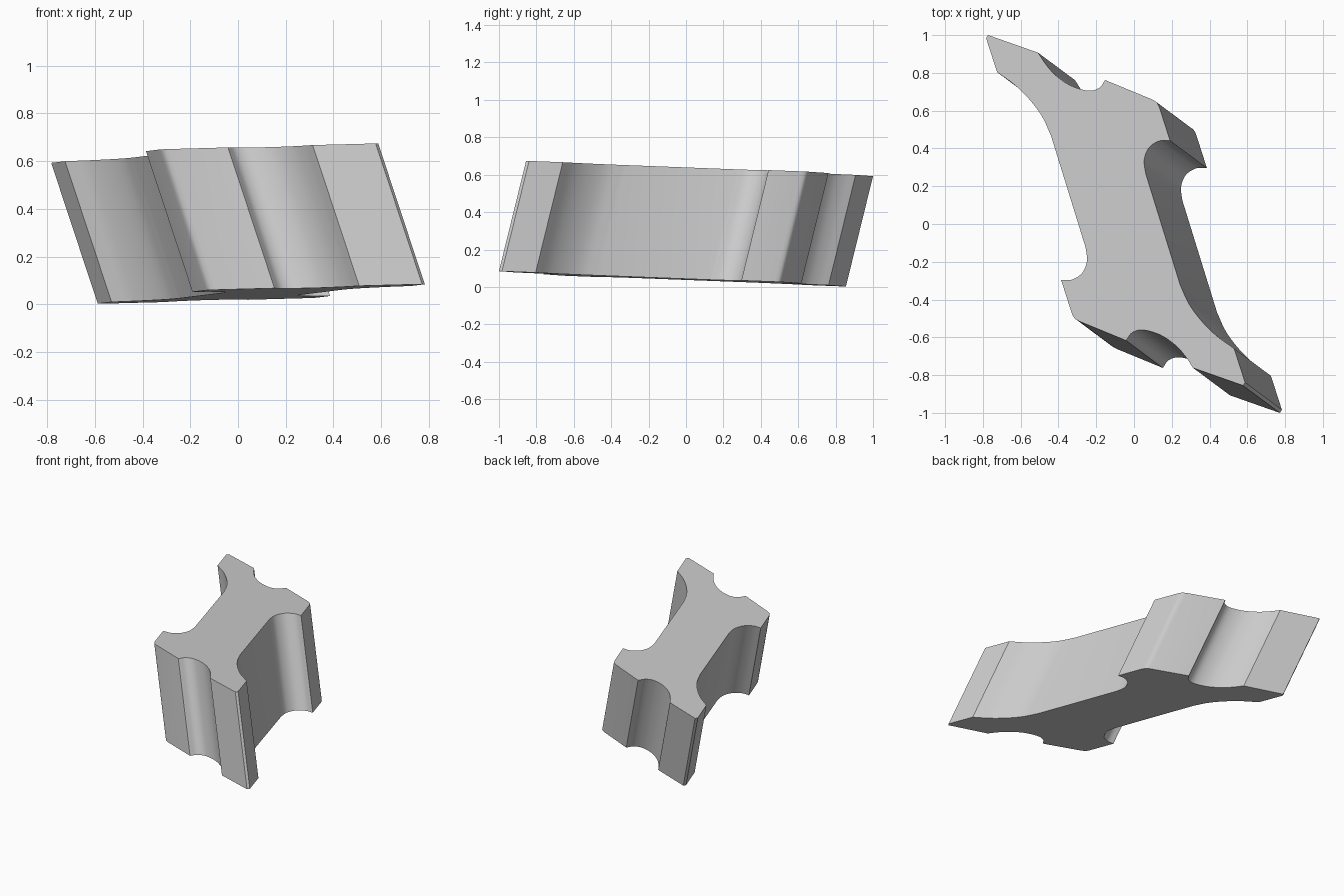
import bpy
import bmesh
from mathutils import Vector

cube = bpy.data.objects.get("Cube")
if cube:
    bpy.data.objects.remove(cube, do_unlink=True)

CENTRE = Vector((-0.0975, 0.0725))        # middle of the upper face
DROP = Vector((0.195, -0.145, -0.59))     # slanted extrusion


def spline(points, steps=5):
    """Smooth curve through the points, ends included."""
    p = [Vector(q) for q in points]
    p = [2 * p[0] - p[1]] + p + [2 * p[-1] - p[-2]]
    out = []
    for a, b, c, d in zip(p, p[1:], p[2:], p[3:]):
        for i in range(steps):
            t = i / steps
            out.append(0.5 * (2 * b + (c - a) * t + (2 * a - 5 * b + 4 * c - d) * t * t
                              + (3 * b - a - 3 * c + d) * t ** 3))
    return out + [p[-2]]


# Half of the outline: blunt tip, end notch, rounded corner, long side hollow
end_notch = spline([(0.313, -0.762), (0.27, -0.698), (0.217, -0.64), (0.138, -0.587),
                    (0.048, -0.561), (-0.01, -0.575), (-0.042, -0.617)])
corner = spline([(-0.29, -0.515), (-0.316, -0.498), (-0.33, -0.471)], 3)
hook = spline([(-0.386, -0.296), (-0.33, -0.295), (-0.275, -0.26),
               (-0.249, -0.196), (-0.256, -0.125)])
cove = spline([(-0.439, 0.466), (-0.485, 0.566), (-0.55, 0.655),
               (-0.63, 0.735), (-0.725, 0.804)])
tip = [Vector((0.588, -0.839)), Vector((0.577, -0.855))]
half = tip + end_notch + corner + hook + cove

# The other half is the same outline turned half way round
outline = half + [2 * CENTRE - p for p in half]

# Slanted block between two parallel, slightly tilted faces
bm = bmesh.new()
upper = [bm.verts.new((p.x, p.y, 0.637 + 0.0137 * p.x - 0.0341 * p.y)) for p in outline]
lower = [bm.verts.new(v.co + DROP) for v in upper]
bm.faces.new(upper)
bm.faces.new(lower[::-1])
n = len(outline)
for i in range(n):
    j = (i + 1) % n
    bm.faces.new((upper[i], lower[i], lower[j], upper[j]))
bmesh.ops.recalc_face_normals(bm, faces=bm.faces)
mesh = bpy.data.meshes.new("notched_block")
bm.to_mesh(mesh)
bm.free()

block = bpy.data.objects.new("notched_block", mesh)
bpy.context.collection.objects.link(block)

# Plain grey
grey = bpy.data.materials.new("light_grey")
grey.use_nodes = True
colour = (0.6, 0.6, 0.6, 1)
grey.diffuse_color = colour
grey.node_tree.nodes["Principled BSDF"].inputs["Base Color"].default_value = colour
mesh.materials.append(grey)

bpy.ops.object.select_all(action='DESELECT')
block.select_set(True)
bpy.context.view_layer.objects.active = block
bpy.ops.object.shade_smooth_by_angle(angle=0.52)
